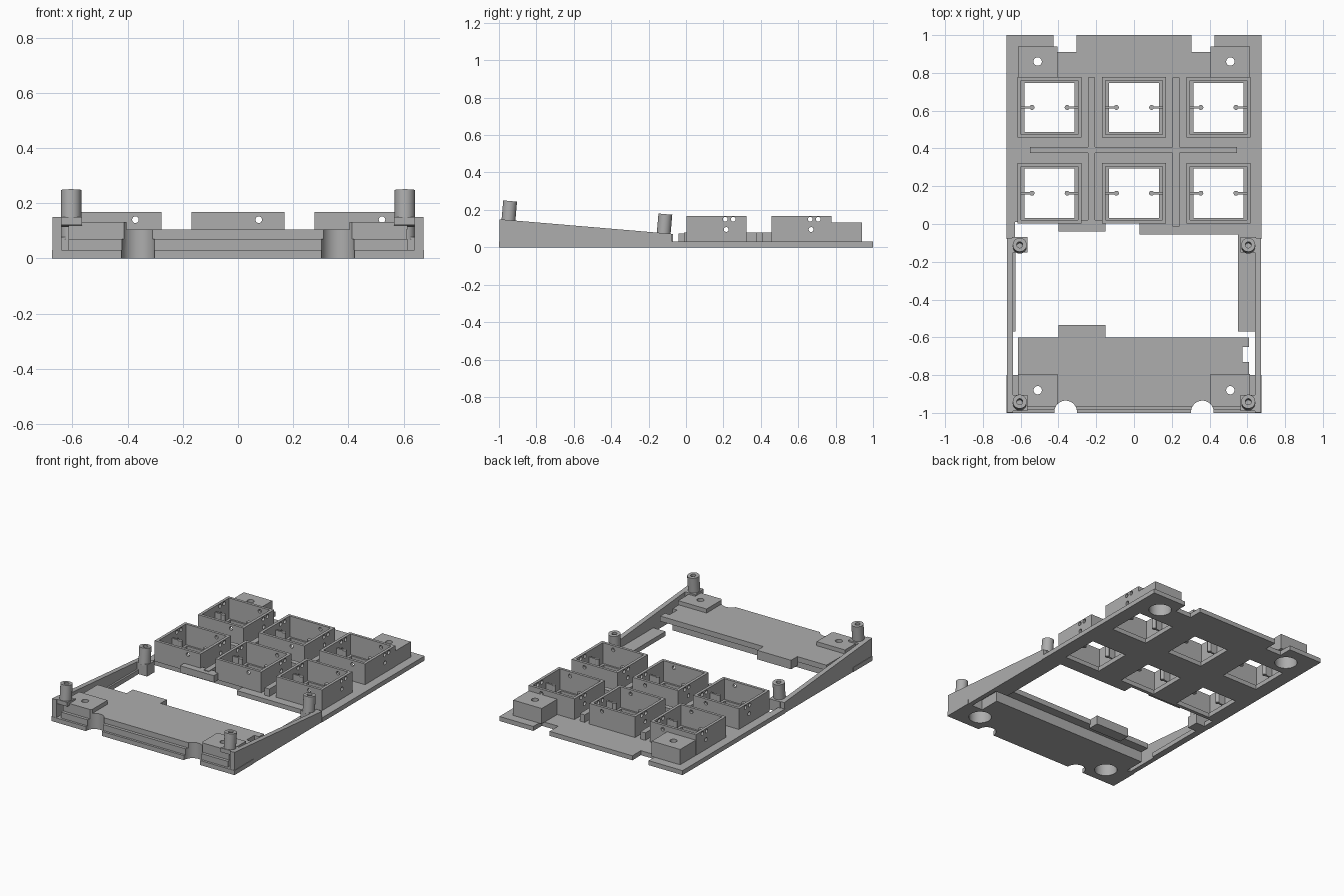
import bpy, bmesh, math
from mathutils import Matrix, Vector

cube = bpy.data.objects.get("Cube")
if cube:
    bpy.data.objects.remove(cube, do_unlink=True)

grey = bpy.data.materials.new("plastic grey")
grey.use_nodes = True
grey.diffuse_color = (0.42, 0.42, 0.42, 1)
grey.node_tree.nodes["Principled BSDF"].inputs["Base Color"].default_value = (0.42, 0.42, 0.42, 1)


def box(x0, x1, y0, y1, z0, z1):
    """Box between two corners, as a builder for a bmesh."""
    def build(bm):
        m = Matrix.Translation(((x0 + x1) / 2, (y0 + y1) / 2, (z0 + z1) / 2))
        bmesh.ops.create_cube(bm, size=1, matrix=m @ Matrix.Diagonal((x1 - x0, y1 - y0, z1 - z0, 1)))
    return build


def rod(start, end, r, sides=32):
    """Cylinder between two points."""
    def build(bm):
        a, b = Vector(start), Vector(end)
        m = Matrix.Translation((a + b) / 2) @ (b - a).to_track_quat("Z", "Y").to_matrix().to_4x4()
        bmesh.ops.create_cone(bm, cap_ends=True, segments=sides, radius1=r, radius2=r,
                              depth=(b - a).length, matrix=m)
    return build


def prism(points, shift):
    """Flat outline swept along a vector."""
    def build(bm):
        face = bm.faces.new([bm.verts.new(p) for p in points])
        top = bmesh.ops.extrude_face_region(bm, geom=[face])
        verts = [v for v in top["geom"] if isinstance(v, bmesh.types.BMVert)]
        bmesh.ops.translate(bm, verts=verts, vec=shift)
        bmesh.ops.recalc_face_normals(bm, faces=bm.faces)
    return build


def make(name, shapes):
    bm = bmesh.new()
    for shape in shapes:
        shape(bm)
    mesh = bpy.data.meshes.new(name)
    bm.to_mesh(mesh)
    bm.free()
    obj = bpy.data.objects.new(name, mesh)
    bpy.context.collection.objects.link(obj)
    return obj


def part(name, shapes, cuts=()):
    """Solid part with optional cutters, shaded with sharp edges."""
    obj = make(name, shapes)
    if cuts:
        cutter = make(name + "_cutter", cuts)
        cutter.hide_render = True
        mod = obj.modifiers.new("cut", "BOOLEAN")
        mod.operation, mod.solver, mod.object, mod.use_self = "DIFFERENCE", "EXACT", cutter, True
        bpy.context.view_layer.update()
        graph = bpy.context.evaluated_depsgraph_get()
        obj.data = bpy.data.meshes.new_from_object(obj.evaluated_get(graph))
        obj.modifiers.clear()
        bpy.data.objects.remove(cutter, do_unlink=True)
    obj.data.materials.clear()
    obj.data.materials.append(grey)
    bpy.ops.object.select_all(action="DESELECT")
    obj.select_set(True)
    bpy.context.view_layer.objects.active = obj
    bpy.ops.object.shade_smooth_by_angle(angle=math.radians(30))
    return obj


def slope(y):
    return 0.15 - 0.0845 * (y + 1)


def wedge(x0, x1, y0, y1, low0, low1):
    """Block whose top follows the slope of the side rails."""
    pts = [(x0, y0, low0), (x0, y1, low1), (x0, y1, slope(y1)), (x0, y0, slope(y0))]
    return prism(pts, (x1 - x0, 0, 0))


def magnet_bore(x, y):
    return [rod((x, y, -0.05), (x, y, 0.09), 0.07), rod((x, y, 0.05), (x, y, 0.3), 0.022)]


SIDES = (-1, 1)
cells = [(x, y) for x in (-0.447, 0, 0.447) for y in (0.163, 0.617)]
back_bores = [c for s in SIDES for c in magnet_bore(s * 0.51, 0.86)]
front_bores = [c for s in SIDES for c in magnet_bore(s * 0.51, -0.88)]

# Main plate with six windows and two rear notches
outline = [(-0.675, -0.08), (-0.63, -0.08), (-0.63, 0.01), (0.03, 0.01), (0.03, -0.055),
           (0.55, -0.055), (0.55, -0.57), (0.65, -0.57), (0.65, -0.08), (0.675, -0.08),
           (0.675, 1), (-0.675, 1)]
windows = [box(x - 0.133, x + 0.133, y - 0.13, y + 0.13, -0.1, 0.1) for x, y in cells]
notches = [box(s * 0.365 - 0.06, s * 0.365 + 0.06, 0.91, 1.1, -0.1, 0.1) for s in SIDES]
part("main_plate", [prism([(x, y, 0) for x, y in outline], (0, 0, 0.03))],
     windows + notches + back_bores)

# Key sockets: open boxes with wire holes and two pin fins each
for x, y in cells:
    hole_spots = [(0.047, 0.15), (0.09, 0.15), (0.052, 0.095)]
    cuts = [box(x - 0.15, x + 0.15, y - 0.142, y + 0.142, 0, 0.3)]
    for dy, z in hole_spots:
        for s in SIDES:
            cuts.append(rod((x + s * 0.135, y + dy, z), (x + s * 0.2, y + dy, z), 0.013, 16))
    for s in SIDES:
        cuts.append(rod((x + 0.075, y + s * 0.13, 0.14), (x + 0.075, y + s * 0.2, 0.14), 0.012, 16))
    part("key_socket", [box(x - 0.169, x + 0.169, y - 0.16, y + 0.16, 0.03, 0.168)], cuts)
    for s in SIDES:
        ends = sorted((x + s * 0.093, x + s * 0.155))
        part("pin_fin", [box(*ends, y - 0.006, y + 0.006, 0.03, 0.13)])
        part("pin_fin_end", [rod((x + s * 0.093, y, 0.03), (x + s * 0.093, y, 0.13), 0.013, 16)])

# Stiffening ribs between sockets
part("cross_rib", [box(-0.55, 0.545, 0.375, 0.408, 0.03, 0.08)])
for x in (-0.225, 0.222):
    part("long_rib", [box(x - 0.018, x + 0.018, -0.012, 0.775, 0.03, 0.08)])
part("plate_lip", [box(-0.4, -0.15, -0.04, 0.02, 0.03, 0.075)])

# Rear corner blocks
for s in SIDES:
    xs = sorted((s * 0.405, s * 0.615))
    part("rear_corner_block", [box(*xs, 0.775, 0.94, 0.03, 0.132)], back_bores)

# Front platform in stepped layers, with two rounded cable notches
scoops = [rod((s * 0.362, -0.995, -0.1), (s * 0.362, -0.995, 0.3), 0.06) for s in SIDES]
part("front_base", [box(-0.675, 0.675, -1, -0.8, 0, 0.03)], scoops + front_bores)
part("front_base_rear", [box(-0.615, 0.56, -0.8, -0.66, 0, 0.07)])
part("front_middle", [box(-0.615, 0.615, -0.985, -0.8, 0.03, 0.07)], scoops + front_bores)
part("front_platform", [box(-0.615, 0.61, -0.965, -0.6, 0.07, 0.105)],
     scoops + front_bores + [box(0.575, 0.7, -0.73, -0.65, 0, 0.2)])
part("platform_tab", [box(-0.4, -0.15, -0.61, -0.535, 0.045, 0.105)])
for s in SIDES:
    xs = sorted((s * 0.405, s * 0.615))
    part("front_corner_block", [box(*xs, -0.965, -0.795, 0.105, 0.132)], front_bores + scoops)

# Sloped side rails with post brackets and tilted hollow posts
for s in SIDES:
    xs = sorted((s * 0.64, s * 0.672))
    part("side_rail", [wedge(*xs, -0.998, -0.075, 0, 0)])
    xs = sorted((s * 0.565, s * 0.645))
    part("front_bracket", [wedge(*xs, -0.99, -0.905, slope(-0.99) - 0.028, slope(-0.905) - 0.028)])
    part("rear_bracket", [wedge(*xs, -0.15, -0.07, 0, 0)])
    for y in (-0.95, -0.12):
        base = Vector((s * 0.605, y, slope(y) - 0.01))
        axis = Vector((0, math.sin(math.radians(5)), math.cos(math.radians(5))))
        part("post", [rod(base, base + axis * 0.112, 0.037)],
             [rod(base + axis * 0.03, base + axis * 0.2, 0.016, 20)])
part("left_ledge", [box(-0.645, -0.628, -0.57, -0.15, 0, 0.03)])
